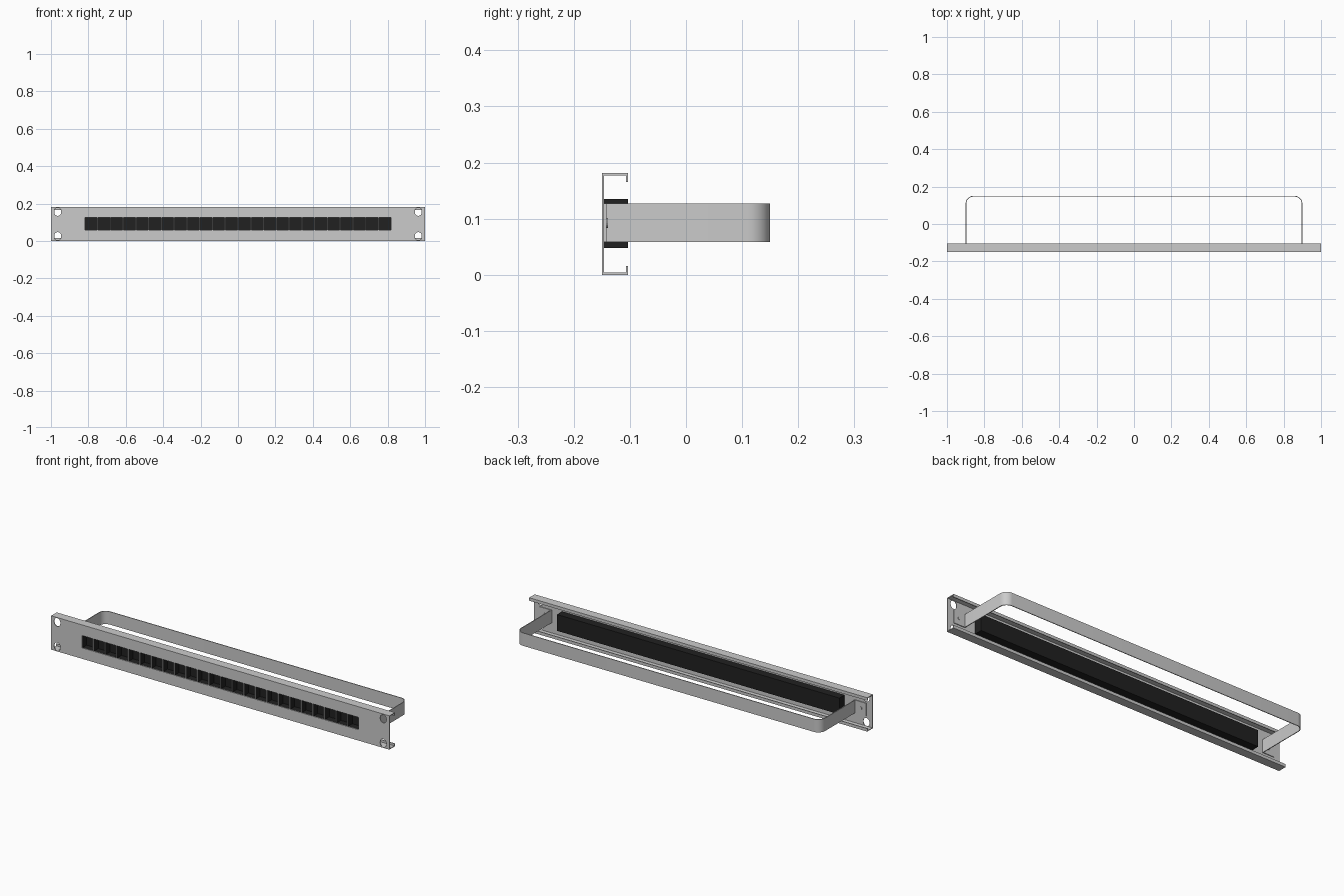
import bpy, bmesh, math

if "Cube" in bpy.data.objects:
    bpy.data.objects.remove(bpy.data.objects["Cube"])

BACK, FRONT, H = -0.103, -0.15, 0.181
T = 0.004
PORT_X = [(i - 11.5) * 0.0683 for i in range(24)]
PORT_Z = 0.091


def finish(name, bm, mat=None):
    bmesh.ops.recalc_face_normals(bm, faces=bm.faces[:])
    me = bpy.data.meshes.new(name)
    bm.to_mesh(me)
    bm.free()
    ob = bpy.data.objects.new(name, me)
    bpy.context.collection.objects.link(ob)
    if mat:
        me.materials.append(mat)
    return ob


def prism(bm, pts, vec):
    """Extrude a closed outline of 3D points along vec."""
    f = bm.faces.new([bm.verts.new(p) for p in pts])
    ext = bmesh.ops.extrude_face_region(bm, geom=[f])['geom']
    bmesh.ops.translate(bm, vec=vec, verts=[v for v in ext if isinstance(v, bmesh.types.BMVert)])


def box(bm, x, y, z):
    prism(bm, [(x[0], y[0], z[0]), (x[1], y[0], z[0]), (x[1], y[0], z[1]), (x[0], y[0], z[1])],
          (0, y[1] - y[0], 0))


def slot(bm, cx, cz, r, half, y0, y1, n=10):
    """Upright rounded hole, half = extra half height."""
    pts = []
    for s, a0 in ((1, 0), (-1, math.pi)):
        for i in range(n + 1):
            a = a0 + math.pi * i / n
            pts.append((cx + r * math.cos(a), y0, cz + s * half + r * math.sin(a)))
    prism(bm, pts, (0, y1 - y0, 0))


def cut(ob, bm):
    cutter = finish("cutter", bm)
    cutter.hide_render = True
    m = ob.modifiers.new("cut", 'BOOLEAN')
    m.operation, m.solver, m.object = 'DIFFERENCE', 'EXACT', cutter
    bpy.context.view_layer.objects.active = ob
    bpy.ops.object.modifier_apply(modifier=m.name)
    bpy.data.objects.remove(cutter)


def ports(bm, y0, y1):
    for x in PORT_X:
        box(bm, (x - 0.0315, x + 0.0315), (y0, y1), (PORT_Z - 0.033, PORT_Z + 0.033))


black = bpy.data.materials.new("black_plastic")
black.diffuse_color = (0.015, 0.015, 0.015, 1)
black.use_nodes = True
black.node_tree.nodes["Principled BSDF"].inputs["Base Color"].default_value = black.diffuse_color

# Folded sheet front panel with lipped flanges
bm = bmesh.new()
lip = 0.016
prof = [(FRONT, 0), (BACK, 0), (BACK, lip), (BACK - T, lip), (BACK - T, T), (FRONT + T, T),
        (FRONT + T, H - T), (BACK - T, H - T), (BACK - T, H - lip), (BACK, H - lip), (BACK, H), (FRONT, H)]
prism(bm, [(-1, y, z) for y, z in prof], (2, 0, 0))
panel = finish("front_panel", bm)

# Port openings and rack mounting slots
bm = bmesh.new()
ports(bm, FRONT - 0.02, FRONT + 0.02)
for sx in (-1, 1):
    for z in (0.025, 0.156):
        slot(bm, sx * 0.964, z, 0.018, 0.004, FRONT - 0.02, FRONT + 0.02)
cut(panel, bm)

# Black port housing with a socket behind every opening
bm = bmesh.new()
box(bm, (-0.835, 0.835), (FRONT + T, BACK), (0.048, 0.135))
housing = finish("port_housing", bm, black)
bm = bmesh.new()
ports(bm, FRONT - 0.02, BACK - 0.008)
cut(housing, bm)

# Bent strip cable support bar with outward feet
R, XB, YB = 0.04, 0.9, 0.15
Y0 = FRONT + T


def half_path(off):
    """Right half of the strip centre outline, inset by off."""
    p = [(0.965, Y0 + T - off), (XB - off, Y0 + T - off)]
    for i in range(9):
        a = math.pi / 2 * i / 8
        p.append((XB - R + (R - off) * math.cos(a), YB - R + (R - off) * math.sin(a)))
    return p


bm = bmesh.new()
outer, inner = half_path(0), half_path(T)
right = outer + [(-x, y) for x, y in reversed(outer)]
left = inner + [(-x, y) for x, y in reversed(inner)]
prism(bm, [(x, y, 0.058) for x, y in right + left[::-1]], (0, 0, 0.069))
bar = finish("cable_bar", bm)

# Screws holding the feet
for side, sx in (("left", -1), ("right", 1)):
    bm = bmesh.new()
    slot(bm, sx * 0.933, 0.0925, 0.009, 0, Y0 + T, Y0 + T + 0.003, 8)
    bmesh.ops.remove_doubles(bm, verts=bm.verts[:], dist=1e-5)
    finish("foot_screw_" + side, bm)

for ob in (panel, bar):
    bpy.ops.object.select_all(action='DESELECT')
    ob.select_set(True)
    bpy.context.view_layer.objects.active = ob
    bpy.ops.object.shade_smooth_by_angle(angle=math.radians(30))
